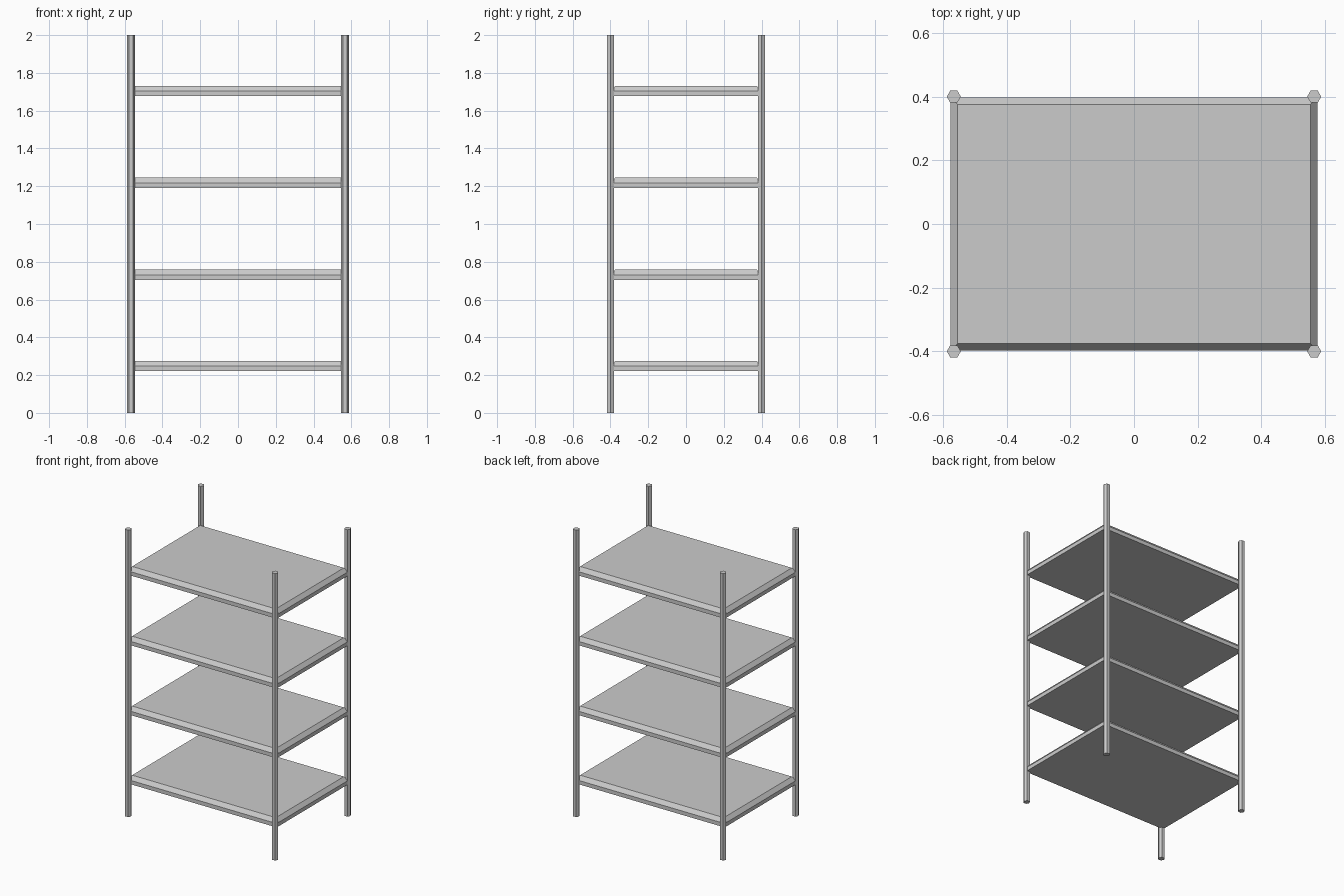
import bpy, bmesh

if "Cube" in bpy.data.objects:
    bpy.data.objects.remove(bpy.data.objects["Cube"])

POST_X, POST_Y = 0.566, 0.40
RIM_X, RIM_Y = 0.576, 0.397


def add_object(name, bm):
    bmesh.ops.recalc_face_normals(bm, faces=bm.faces)
    mesh = bpy.data.meshes.new(name)
    bm.to_mesh(mesh)
    bm.free()
    obj = bpy.data.objects.new(name, mesh)
    bpy.context.collection.objects.link(obj)
    return obj


# Hexagonal corner posts, points along x
def post(name, x, y):
    bpy.ops.mesh.primitive_cylinder_add(vertices=6, radius=0.022, depth=2,
                                        location=(x, y, 1), rotation=(0, 0, 0.5235988))
    bpy.context.object.name = name


for side, sx in (("left", -1), ("right", 1)):
    for end, sy in (("front", -1), ("back", 1)):
        post(f"{end}_{side}_post", sx * POST_X, sy * POST_Y)


# Shelf slab: straight lower edge, chamfered upper edge
def shelf(name, z):
    bm = bmesh.new()
    rings = []
    for inset, dz in ((0, -0.027), (0, 0), (0.022, 0.027)):
        x, y = RIM_X - inset, RIM_Y - inset
        rings.append([bm.verts.new((sx * x, sy * y, z + dz))
                      for sx, sy in ((-1, -1), (1, -1), (1, 1), (-1, 1))])
    for low, high in zip(rings, rings[1:]):
        for i in range(4):
            j = (i + 1) % 4
            bm.faces.new((low[i], low[j], high[j], high[i]))
    bm.faces.new(rings[0][::-1])
    bm.faces.new(rings[-1])
    add_object(name, bm)


for i, z in enumerate((0.249, 0.731, 1.218, 1.704)):
    shelf(f"shelf_{i + 1}", z)
